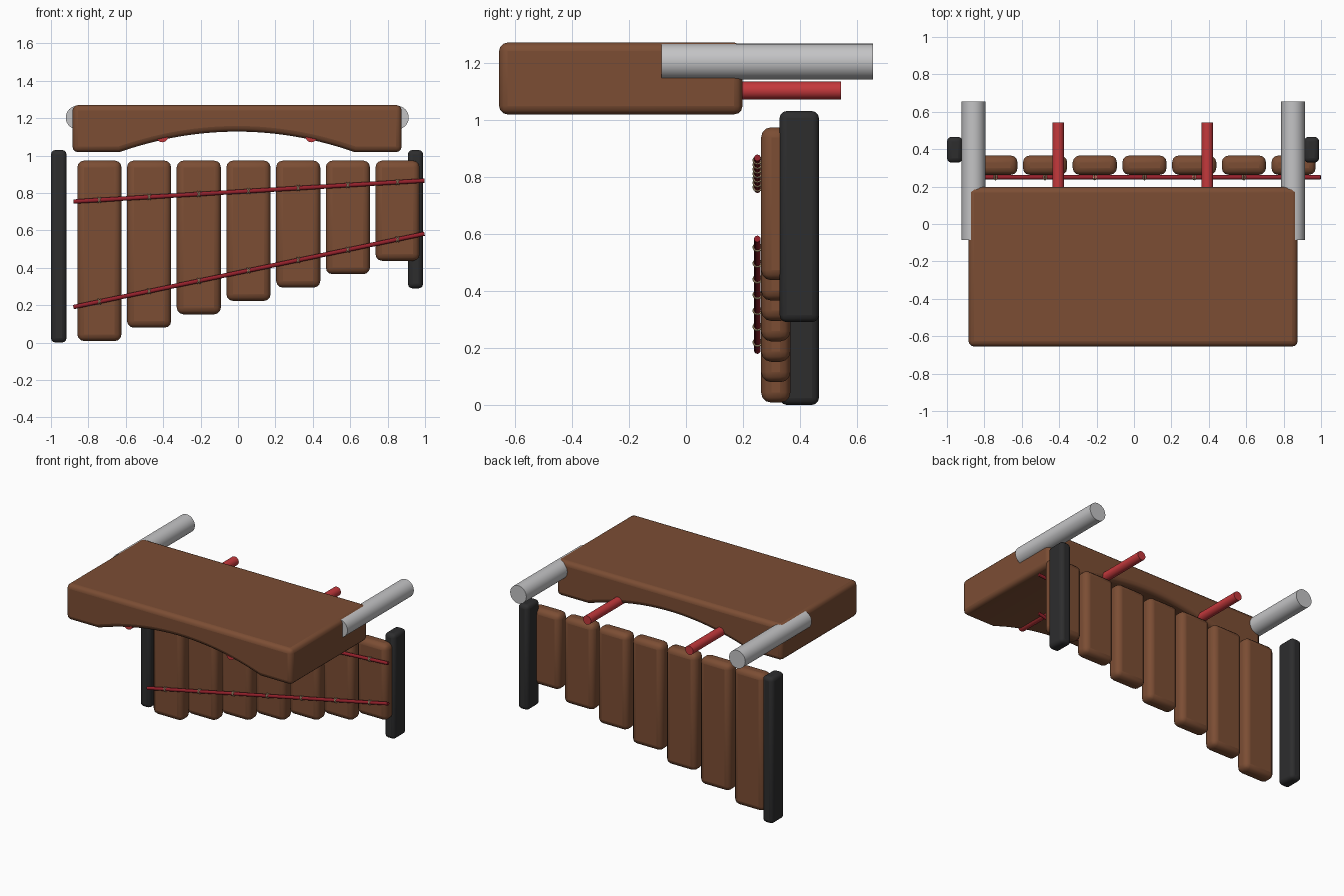
import bpy, bmesh, math
from mathutils import Vector

if "Cube" in bpy.data.objects:
    bpy.data.objects.remove(bpy.data.objects["Cube"])


def material(name, rgb):
    m = bpy.data.materials.new(name)
    m.diffuse_color = (*rgb, 1)
    m.use_nodes = True
    m.node_tree.nodes["Principled BSDF"].inputs["Base Color"].default_value = m.diffuse_color
    return m


WOOD = material("brown wood", (0.20, 0.075, 0.034))
BLACK = material("black rubber", (0.026, 0.026, 0.027))
GREY = material("grey metal", (0.55, 0.55, 0.56))
RED = material("red rod", (0.55, 0.04, 0.045))
ROPE = material("dark red rope", (0.30, 0.015, 0.024))
TIE = material("beige tie", (0.62, 0.48, 0.27))


def finish(bm, name, mat, bevel=0.0, segments=3):
    bmesh.ops.recalc_face_normals(bm, faces=bm.faces)
    mesh = bpy.data.meshes.new(name)
    bm.to_mesh(mesh)
    bm.free()
    mesh.materials.append(mat)
    ob = bpy.data.objects.new(name, mesh)
    bpy.context.collection.objects.link(ob)
    if bevel:
        mod = ob.modifiers.new("rounded edges", 'BEVEL')
        mod.width, mod.segments = bevel, segments
        mod.limit_method, mod.angle_limit = 'ANGLE', math.radians(40)
    bpy.ops.object.select_all(action='DESELECT')
    ob.select_set(True)
    bpy.context.view_layer.objects.active = ob
    bpy.ops.object.shade_smooth_by_angle(angle=math.radians(40))
    return ob


def box(name, lo, hi, mat, bevel):
    bm = bmesh.new()
    bmesh.ops.create_cube(bm, size=1)
    lo, hi = Vector(lo), Vector(hi)
    for v in bm.verts:
        v.co = (lo + hi) / 2 + v.co * (hi - lo)
    return finish(bm, name, mat, bevel)


def rod(name, a, b, radius, mat, sides=32):
    a, b = Vector(a), Vector(b)
    bm = bmesh.new()
    bmesh.ops.create_cone(bm, cap_ends=True, segments=sides, radius1=radius,
                          radius2=radius, depth=(b - a).length)
    rot = (b - a).to_track_quat('Z', 'Y')
    for v in bm.verts:
        v.co = (a + b) / 2 + rot @ v.co
    return finish(bm, name, mat)


# Top block: arched underside, extruded front to back
CX = -0.005
profile = [(CX - 0.88, 1.27), (CX - 0.88, 1.018)]
for i in range(33):
    t = -1 + i / 16
    profile.append((CX + 0.63 * t, 1.018 + 0.11 * (1 - t * t)))
profile += [(CX + 0.88, 1.018), (CX + 0.88, 1.27)]
bm = bmesh.new()
face = bm.faces.new([bm.verts.new((x, -0.655, z)) for x, z in profile])
ext = bmesh.ops.extrude_face_region(bm, geom=[face])
bmesh.ops.translate(bm, vec=(0, 0.853, 0),
                    verts=[g for g in ext['geom'] if isinstance(g, bmesh.types.BMVert)])
finish(bm, "arched_block", WOOD, 0.03)

# Tubes at the block sides and rods through the arch
for side, x in (("left", -0.858), ("right", 0.85)):
    rod(f"{side}_tube", (x, -0.085, 1.203), (x, 0.655, 1.203), 0.063, GREY)
for side, x in (("left", -0.405), ("right", 0.392)):
    rod(f"{side}_rod", (x, -0.645, 1.102), (x, 0.543, 1.102), 0.031, RED)

# Posts
box("left_post", (-1.0, 0.328, 0), (-0.917, 0.466, 1.03), BLACK, 0.025)
box("right_post", (0.908, 0.328, 0.29), (0.99, 0.466, 1.03), BLACK, 0.025)

# Hanging slats, shorter towards the right
SLAT_X = [-0.741 + 0.2657 * i for i in range(7)]
for i, x in enumerate(SLAT_X):
    box(f"slat_{i + 1}", (x - 0.118, 0.263, 0.008 + 0.0715 * i),
        (x + 0.118, 0.366, 0.973), WOOD, 0.036)


def tie_knot(name, centre, major, minor):
    """Two thin rings around the rope, crossing like an X."""
    bm = bmesh.new()
    n, k = 16, 6
    for tilt in (-0.5, 0.5):
        rings = []
        for i in range(n):
            a = 2 * math.pi * i / n
            ring = []
            for j in range(k):
                b = 2 * math.pi * j / k
                r = major + minor * math.cos(b)
                p = Vector((minor * math.sin(b), r * math.cos(a), r * math.sin(a)))
                c, s = math.cos(tilt), math.sin(tilt)
                q = Vector((p.x * c + p.z * s, p.y, p.z * c - p.x * s))
                ring.append(bm.verts.new(centre + q))
            rings.append(ring)
        for i in range(n):
            r0, r1 = rings[i], rings[(i + 1) % n]
            for j in range(k):
                bm.faces.new((r0[j], r1[j], r1[(j + 1) % k], r0[(j + 1) % k]))
    finish(bm, name, TIE)


# Ropes across the slats with a tie at each one
for label, z0, z1 in (("upper", 0.754, 0.866), ("lower", 0.19, 0.582)):
    a, b = Vector((-0.88, 0.25, z0)), Vector((0.997, 0.25, z1))
    rod(f"{label}_rope", a, b, 0.0115, ROPE, 12)
    for i, x in enumerate(SLAT_X):
        p = a.lerp(b, (x - a.x) / (b.x - a.x))
        tie_knot(f"{label}_tie_{i + 1}", p + Vector((0, 0.001, 0)), 0.0145, 0.0035)
